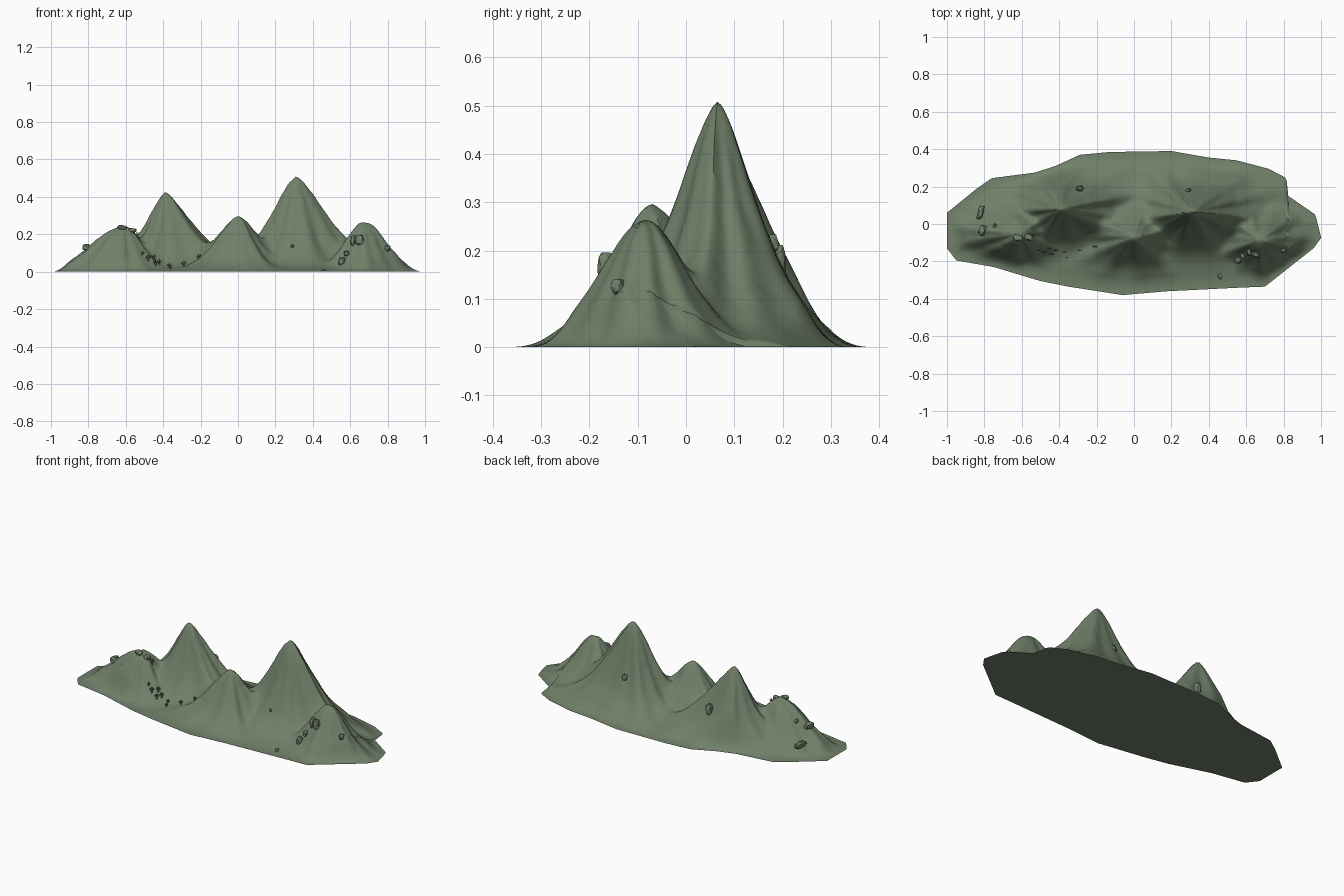
import bpy, bmesh, math, random
from mathutils import Vector, Matrix, noise

if "Cube" in bpy.data.objects:
    bpy.data.objects.remove(bpy.data.objects["Cube"], do_unlink=True)
rng = random.Random(4)


def make_material(name, color):
    mat = bpy.data.materials.new(name)
    mat.use_nodes = True
    mat.diffuse_color = color
    mat.node_tree.nodes["Principled BSDF"].inputs["Base Color"].default_value = color
    return mat


moss_green = make_material("moss_green", (0.16, 0.215, 0.14, 1))

# Plan outline, as a back edge and a front edge running from right to left
BACK = [(-1, .06), (-.84, .19), (-.76, .245), (-.53, .275), (-.42, .31), (-.29, .37),
        (-.13, .385), (.2, .39), (.4, .355), (.55, .34), (.72, .295), (.815, .245),
        (.825, .15), (.97, .05), (1, -.07)]
FRONT = [(-1, -.13), (-.95, -.195), (-.75, -.23), (-.5, -.305), (-.35, -.335), (-.06, -.38),
         (.17, -.36), (.57, -.34), (.7, -.335), (.96, -.13), (1, -.075)]

# Peaks: x, y, height, spread to -x, +x, -y, +y, and power of the slope
PEAKS = [(.31, .065, .51, .19, .24, .13, .13, 1.5),
         (-.39, .08, .42, .16, .24, .12, .14, 1.5),
         (0, -.07, .3, .18, .16, .12, .13, 1.6),
         (.67, -.085, .26, .14, .17, .12, .12, 2),
         (-.61, -.05, .24, .23, .14, .12, .13, 2.1)]


def edge_at(chain, x):
    for (xa, ya), (xb, yb) in zip(chain, chain[1:]):
        if x <= xb:
            return ya + (yb - ya) * (x - xa) / (xb - xa)
    return chain[-1][1]


def smooth(t):
    t = max(0, min(1, t))
    return t * t * (3 - 2 * t)


def height(x, y):
    total = 0
    for i, (px, py, top, left, right, front, back, power) in enumerate(PEAKS):
        dx = (x - px) / (left if x < px else right)
        dy = (y - py) / (front if y < py else back)
        angle = math.atan2(dy, dx)
        # gullies and spurs fan out from each summit
        gully = 1 + .07 * math.sin(5 * angle + i * 2) + .035 * math.sin(11 * angle + i)
        r = math.hypot(dx, dy) * gully
        total += (top * math.exp(-r ** power)) ** 3
    z = total ** (1 / 3)
    rough = noise.fractal(Vector((x * 9, y * 9, 3)), 1, 2, 4)
    z *= 1 + .05 * rough * (1 - smooth(z * 2 - .1) * .6)
    rim = min(y - edge_at(FRONT, x), edge_at(BACK, x) - y, 1 - abs(x))
    return max(0, z * smooth(rim / .11))


def add_object(name, bm):
    mesh = bpy.data.meshes.new(name)
    bmesh.ops.recalc_face_normals(bm, faces=bm.faces)
    bm.to_mesh(mesh)
    bm.free()
    mesh.materials.append(moss_green)
    obj = bpy.data.objects.new(name, mesh)
    bpy.context.collection.objects.link(obj)
    return obj


# Mountain range: a height grid between the two edges, closed by a flat base
COLS, ROWS = 240, 90
bm = bmesh.new()
grid = []
for i in range(COLS + 1):
    x = -1 + 2 * i / COLS
    lo, hi = edge_at(FRONT, x), edge_at(BACK, x)
    column = []
    for j in range(ROWS + 1):
        y = lo + (hi - lo) * j / ROWS
        inside = 0 < j < ROWS and 0 < i < COLS
        column.append(bm.verts.new((x, y, height(x, y) if inside else 0)))
    grid.append(column)
for a, b in zip(grid, grid[1:]):
    for j in range(ROWS):
        bm.faces.new((a[j], b[j], b[j + 1], a[j + 1]))
rim_loop = ([c[0] for c in grid] + grid[-1][1:-1]
            + [c[-1] for c in reversed(grid)] + grid[0][-2:0:-1])
bm.faces.new(list(reversed(rim_loop)))
terrain = add_object("mountain_range", bm)
bpy.context.view_layer.objects.active = terrain
terrain.select_set(True)
bpy.ops.object.shade_smooth_by_angle(angle=math.radians(50))
terrain.select_set(False)

# Boulders: x, y, width, depth, height
ROCKS = [(-.82, .06, .035, .08, .04), (-.81, -.035, .04, .06, .04), (-.745, -.01, .02, .025, .025),
         (-.62, -.075, .055, .035, .025), (-.565, -.07, .05, .035, .025), (-.29, .19, .045, .035, .075),
         (.29, .18, .03, .02, .04), (.29, -.1, .018, .016, .018), (.46, -.28, .022, .03, .015),
         (.555, -.195, .04, .035, .05), (.58, -.17, .03, .04, .03), (.615, -.15, .03, .045, .06),
         (.65, -.165, .05, .035, .06), (.8, -.14, .03, .03, .035)]
for n, (x, y, w, d, h) in enumerate(ROCKS):
    bm = bmesh.new()
    bmesh.ops.create_icosphere(bm, subdivisions=2, radius=.5)
    for v in bm.verts:
        # squared-off, chipped stone
        v.co *= 1 + .35 * noise.noise(v.co * 2.5 + Vector((n * 7, 0, 0)))
        v.co = Vector([max(-.42, min(.42, c)) for c in v.co])
    turn = Matrix.Rotation(rng.uniform(-.4, .4), 4, "Z")
    bm.transform(Matrix.Translation((x, y, height(x, y) + h * .15)) @ turn
                 @ Matrix.Diagonal((w * 1.1, d * 1.1, h * 1.1, 1)))
    add_object(f"boulder_{n + 1}", bm)


def limb(bm, start, end, radius):
    axis = end - start
    place = Matrix.Translation((start + end) / 2) @ axis.to_track_quat("Z", "Y").to_matrix().to_4x4()
    bmesh.ops.create_cone(bm, cap_ends=True, segments=6, radius1=radius, radius2=radius * .8,
                          depth=axis.length, matrix=place)


# Small branching desert plants on the front valley slope
PLANTS = [(-.51, -.14), (-.48, -.15), (-.45, -.13), (-.44, -.16), (-.42, -.14),
          (-.37, -.15), (-.36, -.18), (-.29, -.14), (-.21, -.12), (-.54, -.06)]
for n, (x, y) in enumerate(PLANTS):
    bm = bmesh.new()
    size = rng.uniform(.022, .036)
    base = Vector((x, y, height(x, y) - .004))
    limb(bm, base, base + Vector((0, 0, size)), size * .12)
    for side, level in ((-1, .4), (1, .55)):
        joint = base + Vector((0, 0, size * level))
        elbow = joint + Vector((side * size * .3, 0, size * .08))
        limb(bm, joint, elbow, size * .09)
        limb(bm, elbow, elbow + Vector((0, 0, size * .28)), size * .09)
    add_object(f"desert_plant_{n + 1}", bm)
